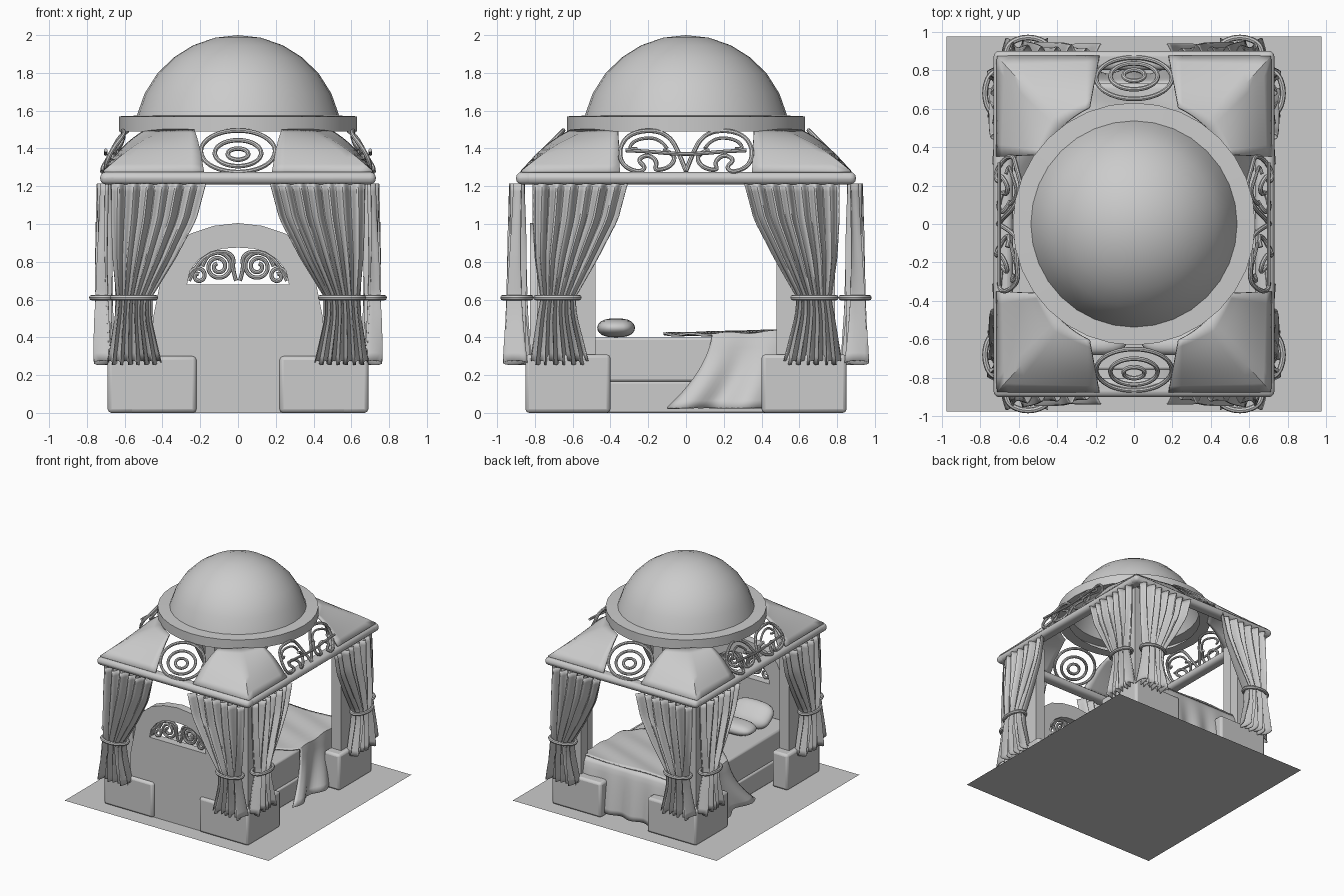
import bpy, bmesh, math
from mathutils import Vector

if "Cube" in bpy.data.objects:
    bpy.data.objects.remove(bpy.data.objects["Cube"])

SIGNS = [(-1, -1), (1, -1), (-1, 1), (1, 1)]

def lerp(a, b, t):
    return a + (b - a) * t

def smooth(ob, angle=40):
    bpy.ops.object.select_all(action='DESELECT')
    ob.select_set(True)
    bpy.context.view_layer.objects.active = ob
    bpy.ops.object.shade_smooth_by_angle(angle=math.radians(angle))

def mesh_object(name, verts, faces, thick=0):
    me = bpy.data.meshes.new(name)
    me.from_pydata(verts, [], faces)
    ob = bpy.data.objects.new(name, me)
    bpy.context.collection.objects.link(ob)
    bm = bmesh.new()
    bm.from_mesh(me)
    bmesh.ops.recalc_face_normals(bm, faces=bm.faces)
    bm.to_mesh(me)
    bm.free()
    if thick:
        m = ob.modifiers.new("thickness", 'SOLIDIFY')
        m.thickness = thick
        m.offset = 0
    smooth(ob)
    return ob

def sheet(name, f, nu, nv, thick=0):
    """Surface from a function of u, v in 0..1."""
    verts = [f(i / nu, j / nv) for j in range(nv + 1) for i in range(nu + 1)]
    w = nu + 1
    faces = [(j * w + i, j * w + i + 1, (j + 1) * w + i + 1, (j + 1) * w + i)
             for j in range(nv) for i in range(nu)]
    return mesh_object(name, verts, faces, thick)

def box(name, x, y, z, bevel=0.0, segs=2):
    """Box from (min, max) ranges."""
    xs, ys, zs = sorted(x), sorted(y), sorted(z)
    bpy.ops.mesh.primitive_cube_add(size=1, location=[sum(r) / 2 for r in (xs, ys, zs)])
    ob = bpy.context.object
    ob.name = name
    ob.scale = [r[1] - r[0] for r in (xs, ys, zs)]
    bpy.ops.object.transform_apply(location=False, rotation=False, scale=True)
    if bevel:
        m = ob.modifiers.new("bevel", 'BEVEL')
        m.width, m.segments = bevel, segs
    smooth(ob)
    return ob

def tube(name, pts, r=0.011, closed=False):
    """Round bar along a smooth path."""
    cu = bpy.data.curves.new(name, 'CURVE')
    cu.dimensions = '3D'
    cu.bevel_depth, cu.bevel_resolution, cu.resolution_u = r, 2, 5
    cu.use_fill_caps = True
    sp = cu.splines.new('NURBS')
    sp.points.add(len(pts) - 1)
    for p, c in zip(sp.points, pts):
        p.co = (*c, 1)
    sp.order_u = 3
    sp.use_endpoint_u = not closed
    sp.use_cyclic_u = closed
    ob = bpy.data.objects.new(name, cu)
    bpy.context.collection.objects.link(ob)
    return ob

# floor
mesh_object("floor", [(-.975, -.975, 0), (.975, -.975, 0), (.975, .975, 0), (-.975, .975, 0)], [(0, 1, 2, 3)])

# dome with brim, lathed
prof = [(.55 * math.sin(a), 1.45 + .55 * math.cos(a)) for a in [math.radians(77) * i / 6 for i in range(7)]]
prof += [(.63, 1.57), (.63, 1.49), (.54, 1.49)]
def lathe(u, v):
    r, z = prof[round(v * (len(prof) - 1))]
    return (r * math.cos(2 * math.pi * u), r * math.sin(2 * math.pi * u), z)
dome = sheet("dome", lathe, 32, len(prof) - 1)
bm = bmesh.new()
bm.from_mesh(dome.data)
bmesh.ops.remove_doubles(bm, verts=bm.verts, dist=1e-4)
bm.to_mesh(dome.data)
bm.free()

# four curved roof corners
def roof(sx, sy):
    a0, a1 = math.acos(.23 / .58), math.asin(.36 / .66)
    def f(u, v):
        bx, by = (lerp(.18, .71, u * 2), .87) if u < .5 else (.71, lerp(.87, .35, u * 2 - 1))
        a = lerp(a0, a1, u)
        tx, ty = .58 * math.cos(a), .66 * math.sin(a)
        return (sx * lerp(bx, tx, v), sy * lerp(by, ty, v), lerp(1.275, 1.495, v) + .025 * math.sin(math.pi * v))
    sheet("roof_corner", f, 16, 8, .015)

# eave rails
for s in (-1, 1):
    box("eave_rail_side", (s * .63, s * .73), (-.9, .9), (1.21, 1.275), .03, 3)
    box("eave_rail_end", (-.73, .73), (s * .8, s * .9), (1.21, 1.275), .03, 3)

# curtains with tie bands: keys are (v, inner edge, outer edge, half depth)
def curtain(sx, sy, keys, centre, front, phase):
    def at(v):
        for a, b in zip(keys, keys[1:]):
            if v <= b[0] + 1e-6:
                t = (v - a[0]) / (b[0] - a[0])
                return [lerp(p, q, t) for p, q in zip(a[1:], b[1:])]
    def place(w, d, z):
        return (sx * w, sy * (centre + d), z) if front else (sx * (centre + d), sy * w, z)
    def f(u, v):
        i, o, d = at(v)
        k = 2 * math.pi * 6.5 * u + phase
        depth = d * (.7 * math.cos(k) + .3 * math.cos(.43 * k + 3 * v))
        z = lerp(1.215, .265, v) + .012 * math.sin(k) * v ** 3
        return place(lerp(i, o, u + .018 * math.sin(k * 2 + 4 * v) * v), depth, z)
    sheet("curtain", f, 72, 22, .005)
    i, o, d = at(.64)
    tube("curtain_tie", [place((i + o) / 2 + ((o - i) / 2 + .025) * math.cos(t), (d + .02) * math.sin(t), .61)
                         for t in [math.pi * k / 8 for k in range(16)]], .015, True)

FRONT = [(0, .17, .67, .04), (.2, .22, .67, .045), (.42, .33, .66, .05), (.64, .46, .64, .055),
         (.75, .46, .65, .06), (1, .41, .69, .075)]
SIDE = [(0, .31, .81, .04), (.2, .36, .81, .042), (.42, .47, .80, .045), (.64, .59, .77, .045),
        (.75, .58, .79, .05), (1, .52, .83, .055)]

for sx, sy in SIGNS:
    roof(sx, sy)
    curtain(sx, sy, FRONT, .895, True, 0)
    curtain(sx, sy, SIDE, .71, False, 1)
    # corner post and its pedestal, both L-shaped
    box("post_side", (sx * .56, sx * .65), (sy * .48, sy * .79), (.2, 1.22))
    box("post_end", (sx * .45, sx * .65), (sy * .70, sy * .79), (.2, 1.22))
    box("pedestal_side", (sx * .54, sx * .69), (sy * .40, sy * .85), (0, .31), .02)
    box("pedestal_end", (sx * .22, sx * .69), (sy * .70, sy * .85), (0, .30), .02)

# roof grilles: ring set at each end, winged scrolls at each side
def end_pt(x, z, s):
    return (x, s * lerp(.87, .645, (z - 1.27) / .23), z)
def side_pt(y, z, s):
    return (s * (lerp(.71, .60, (z - 1.27) / .22) + .02 * math.sin(y * 30)), y, z)
WING = [(0, 1.28), (.03, 1.36), (.08, 1.46), (.17, 1.50), (.30, 1.48), (.355, 1.40), (.34, 1.31), (.25, 1.27),
        (.21, 1.30), (.26, 1.34), (.20, 1.37), (.15, 1.33), (.17, 1.28), (.08, 1.30), (.05, 1.37), (.12, 1.39)]
for s in (-1, 1):
    for rx, rz, cz in [(.2, .112, 1.385), (.125, .07, 1.375), (.055, .03, 1.37)]:
        tube("end_ring", [end_pt(rx * math.cos(t), cz + rz * math.sin(t), s)
                          for t in [math.pi * k / 8 for k in range(16)]], .012, True)
    for m in (-1, 1):
        tube("side_scroll", [side_pt(m * y, z, s) for y, z in WING], .012)
        tube("side_scroll_loop", [side_pt(m * y, z, s) for y, z in
                                  [(.10, 1.40), (.14, 1.46), (.27, 1.45), (.31, 1.39), (.26, 1.40)]], .009)
    tube("side_bar", [(s * .70, y, 1.38 - .01 * math.cos(y * 10)) for y in [-.32, -.2, -.1, 0, .1, .2, .32]], .01)

# headboard with arched opening
cu = bpy.data.curves.new("headboard", 'CURVE')
cu.dimensions, cu.fill_mode, cu.extrude = '2D', 'BOTH', .035
half = [(.46, 0), (.45, .5), (.40, .75), (.34, .88), (.25, .95), (.13, .99)]
hole = [(.27, .68), (.255, .75), (.21, .81), (.15, .85), (.08, .87)]
for h, top in ((half, 1.005), (hole, .875)):
    pts = h + [(0, top)] + [(-x, z) for x, z in reversed(h)]
    sp = cu.splines.new('POLY')
    sp.points.add(len(pts) - 1)
    for p, (x, z) in zip(sp.points, pts):
        p.co = (x, z, 0, 1)
    sp.use_cyclic_u = True
head = bpy.data.objects.new("headboard", cu)
bpy.context.collection.objects.link(head)
head.rotation_euler.x = math.pi / 2
head.location.y = -.79

# headboard scrollwork
for m in (-1, 1):
    for turns, r, cx, cz in [(2.2, .085, .105, .775), (1.3, .05, .21, .725)]:
        n = int(turns * 10)
        tube("headboard_scroll", [(m * (cx + r * (1 - .8 * k / n) * math.cos(k * .63)), -.80,
                                   cz + r * (1 - .8 * k / n) * math.sin(k * .63)) for k in range(n + 1)], .011)
    tube("headboard_stem", [(m * x, -.80, z) for x, z in
                            [(.01, .70), (.03, .76), (.02, .83), (.08, .86), (.17, .83), (.22, .78), (.26, .70)]], .011)

# bed base and mattress
box("bed_base", (-.49, .49), (-.76, .71), (0, .165), .01)
box("mattress", (-.48, .48), (-.76, .70), (.165, .40), .015)

# pillows
def pillow(name, x, y, z, sx, sy, sz, tilt=0):
    bpy.ops.mesh.primitive_uv_sphere_add(segments=24, ring_count=12, location=(x, y, z))
    ob = bpy.context.object
    ob.name = name
    for v in ob.data.vertices:
        c = [math.copysign(abs(k) ** .7, k) for k in v.co]
        v.co = (c[0] * sx, c[1] * sy, v.co.z * sz)
    ob.rotation_euler.x = tilt
    smooth(ob, 80)
for s in (-1, 1):
    pillow("back_pillow", s * .22, -.58, .48, .19, .12, .06, -.7)
    pillow("front_pillow", s * .21, -.37, .45, .18, .10, .05)

# blanket: top and hanging sides, then the foot drop
def blanket(u, v):
    a = abs(u - .5) * 2
    s = 1 if u > .5 else -1
    if a <= .5:
        k = a / .5
        y = lerp(lerp(-.12, .14, k * k), .73, v)
        return (s * .495 * k, y, .415 + .022 * v + .006 * math.sin(y * 25 + u * 20))
    d = (a - .5) / .5
    y = lerp(.14 - .05 * d - .19 * d * d, .73, v)
    fold = .03 * d * math.sin(v * 16)
    return (s * (.50 + .09 * d ** 1.5 + fold), y, lerp(.42 + .015 * v, .025, d))
sheet("blanket", blanket, 40, 28, .012)
sheet("blanket_foot", lambda u, v: (lerp(-.495, .495, u), .72 + .07 * v ** .5 + .015 * v * math.sin(u * 30),
                                    lerp(.435, .03, v)), 36, 10, .012)

# turn curve parts into meshes
for ob in [o for o in bpy.data.objects if o.type == 'CURVE']:
    bpy.ops.object.select_all(action='DESELECT')
    ob.select_set(True)
    bpy.context.view_layer.objects.active = ob
    bpy.ops.object.convert(target='MESH')
    smooth(bpy.context.object)
